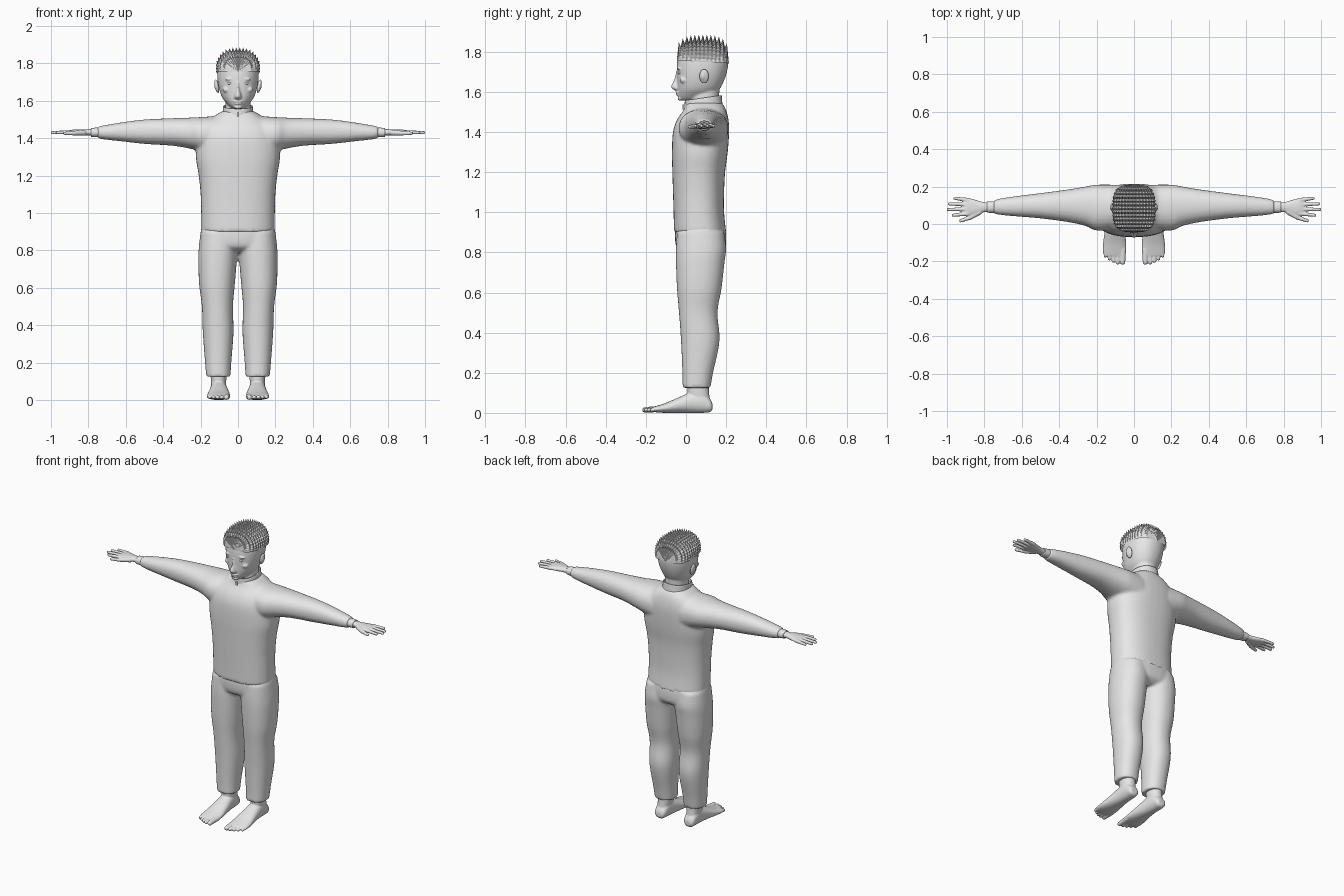
import bpy, bmesh, math
from mathutils import Vector, Matrix

if "Cube" in bpy.data.objects:
    bpy.data.objects.remove(bpy.data.objects["Cube"])

grey = bpy.data.materials.new("plain_grey")
grey.use_nodes = True
COLOUR = (0.8, 0.8, 0.8, 1)
grey.diffuse_color = COLOUR
grey.node_tree.nodes["Principled BSDF"].inputs["Base Color"].default_value = COLOUR


def spline(rows, steps=5):
    """Smooth in-between sections through the given ones."""
    out = []
    for i in range(len(rows) - 1):
        a, b, c, d = (Vector(rows[min(max(k, 0), len(rows) - 1)]) for k in range(i - 1, i + 3))
        for s in range(steps):
            t = s / steps
            out.append(b + (c - a) * t / 2 + (a * 2 - b * 5 + c * 4 - d) * t * t / 2
                       + (b * 3 - a - c * 3 + d) * t ** 3 / 2)
    return out + [Vector(rows[-1])]


def loft(bm, axis, rows, power=2.2, capped=True, sides=40):
    """Skin rounded sections; each row is position, low, high, low, high."""
    rings = []
    for pos, a0, a1, b0, b1 in spline(rows):
        ring = []
        for k in range(sides):
            t = math.tau * k / sides
            c, s = math.cos(t), math.sin(t)
            co = [(a0 + a1) / 2 + (a1 - a0) / 2 * math.copysign(abs(c) ** (2 / power), c),
                  (b0 + b1) / 2 + (b1 - b0) / 2 * math.copysign(abs(s) ** (2 / power), s)]
            co.insert(axis, pos)
            ring.append(bm.verts.new(co))
        rings.append(ring)
    for r, q in zip(rings, rings[1:]):
        for k in range(sides):
            n = (k + 1) % sides
            bm.faces.new((r[k], r[n], q[n], q[k]))
    if capped:
        bm.faces.new(rings[0])
        bm.faces.new(rings[-1])


def ball(bm, centre, radii, turn=0):
    m = Matrix.Translation(centre) @ Matrix.Rotation(turn, 4, 'Y') @ Matrix.Diagonal((*radii, 1))
    bmesh.ops.create_uvsphere(bm, u_segments=20, v_segments=12, radius=1, matrix=m)


def digit(bm, start, end, r0, r1):
    """Tapered finger or toe with a round tip."""
    a, b = Vector(start), Vector(end)
    d = b - a
    b -= d.normalized() * r1
    m = Matrix.Translation((a + b) / 2) @ d.to_track_quat('Z', 'Y').to_matrix().to_4x4()
    bmesh.ops.create_cone(bm, cap_ends=True, segments=16, radius1=r0, radius2=r1,
                          depth=(b - a).length, matrix=m)
    ball(bm, b, (r1, r1, r1))


def finish(name, bm, voxel=0, relax=0, mirror=True, smooth=True, thick=0):
    bmesh.ops.recalc_face_normals(bm, faces=bm.faces)
    me = bpy.data.meshes.new(name)
    bm.to_mesh(me)
    bm.free()
    for p in me.polygons:
        p.use_smooth = smooth
    me.materials.append(grey)
    ob = bpy.data.objects.new(name, me)
    bpy.context.collection.objects.link(ob)
    if mirror:
        ob.modifiers.new("both_sides", 'MIRROR').use_mirror_merge = False
    if voxel:
        fuse = ob.modifiers.new("fuse", 'REMESH')
        fuse.mode, fuse.voxel_size, fuse.use_smooth_shade = 'VOXEL', voxel, True
    if relax:
        soft = ob.modifiers.new("soften", 'SMOOTH')
        soft.factor, soft.iterations = 0.5, relax
    if thick:
        ob.modifiers.new("thickness", 'SOLIDIFY').thickness = thick
    return ob


def even(rows):
    """Sections symmetric in x: position, half width, low y, high y."""
    return [(z, -w, w, y0, y1) for z, w, y0, y1 in rows]


# Jacket: trunk and sleeves fused together
bm = bmesh.new()
loft(bm, 2, even([(.9, .197, -.06, .2), (1, .197, -.062, .19), (1.1, .2, -.065, .19),
                  (1.2, .21, -.068, .195), (1.3, .225, -.07, .208), (1.4, .22, -.065, .215),
                  (1.46, .2, -.045, .212), (1.51, .14, -.012, .2), (1.545, .085, 0, .18)]), 2.4)
loft(bm, 0, [(.1, -.03, .21, 1.3, 1.52), (.2, -.035, .21, 1.33, 1.513), (.26, -.01, .2, 1.345, 1.51),
             (.35, .01, .185, 1.36, 1.507), (.5, .03, .165, 1.37, 1.5), (.62, .04, .15, 1.383, 1.485),
             (.71, .048, .137, 1.393, 1.47), (.75, .055, .127, 1.4, 1.462)])
finish("jacket", bm, .009, 5)

# Knitted cuffs
bm = bmesh.new()
loft(bm, 0, [(.73, .06, .122, 1.405, 1.457), (.77, .06, .121, 1.406, 1.456), (.785, .061, .12, 1.408, 1.454)])
finish("cuff", bm)

# Standing collar and zip pull
bm = bmesh.new()
loft(bm, 2, even([(1.5, .092, -.014, .188), (1.53, .084, -.008, .182), (1.575, .079, -.006, .178)]), capped=False)
for v in bm.verts:
    v.co.z += (v.co.y - .12) * .14
finish("collar", bm, thick=.006, mirror=False)
bm = bmesh.new()
bmesh.ops.create_cube(bm, size=1, matrix=Matrix.Translation((0, -.014, 1.525)) @ Matrix.Diagonal((.01, .008, .025, 1)))
finish("zip_pull", bm, mirror=False, smooth=False)

# Trousers: pelvis and legs
bm = bmesh.new()
loft(bm, 2, even([(.79, .1, 0, .16), (.82, .195, -.045, .195), (.88, .202, -.055, .2), (.935, .192, -.05, .192)]), 2.4)
loft(bm, 2, [(.125, .04, .17, -.017, .122), (.2, .036, .176, -.018, .135), (.36, .024, .188, -.025, .167),
             (.5, .027, .193, -.035, .157), (.62, .017, .208, -.045, .177), (.75, .006, .212, -.05, .192),
             (.82, 0, .209, -.05, .2), (.9, 0, .2, -.045, .19)])
finish("trousers", bm, .009, 4)

# Bare feet with toes
bm = bmesh.new()
loft(bm, 1, [(.132, .085, .125, .018, .045), (.12, .07, .14, .004, .07), (.08, .062, .146, 0, .11),
             (.03, .058, .148, 0, .105), (-.03, .05, .155, 0, .08), (-.1, .042, .165, 0, .05),
             (-.15, .042, .166, .003, .034), (-.17, .05, .157, .008, .028)])
loft(bm, 2, [(.04, .07, .14, .02, .125), (.1, .063, .145, .008, .115), (.2, .06, .148, .005, .112)])
for x, tip, r in [(.058, -.218, .014), (.084, -.217, .01), (.107, -.208, .01), (.129, -.196, .009), (.151, -.18, .009)]:
    digit(bm, (x, -.13, .02), (x + .003, tip, .014), r + .002, r)
finish("foot", bm, .004, 3)

# Hands with fingers
bm = bmesh.new()
loft(bm, 0, [(.76, .065, .114, 1.414, 1.45), (.81, .062, .118, 1.415, 1.448), (.86, .045, .133, 1.416, 1.447),
             (.89, .044, .138, 1.418, 1.445), (.908, .052, .134, 1.422, 1.44)])
for y, y1, tip in [(.056, .046, .976), (.08, .077, 1.002), (.104, .108, .995), (.127, .139, .967)]:
    digit(bm, (.88, y, 1.432), (tip, y1, 1.43), .012, .0085)
digit(bm, (.82, .068, 1.43), (.88, .032, 1.427), .016, .013)
digit(bm, (.87, .036, 1.427), (.935, .014, 1.426), .012, .009)
finish("hand", bm, .004, 3)

# Head with neck, nose, brows and lips
bm = bmesh.new()
loft(bm, 2, even([(1.5, .072, .015, .168), (1.57, .067, .022, .165), (1.66, .07, .025, .17)]))
loft(bm, 2, even([(1.558, .028, -.022, .07), (1.575, .05, -.036, .13), (1.61, .08, -.041, .165),
                  (1.65, .097, -.044, .187), (1.7, .108, -.046, .204), (1.75, .111, -.044, .211),
                  (1.8, .106, -.034, .204), (1.835, .085, -.005, .178), (1.85, .04, .04, .13)]))
loft(bm, 2, even([(1.605, .009, -.05, 0), (1.614, .02, -.066, 0), (1.628, .019, -.075, 0),
                  (1.66, .011, -.06, 0), (1.7, .009, -.05, 0)]), 2)
ball(bm, (.042, -.032, 1.717), (.027, .012, .007), .12)
ball(bm, (.06, -.01, 1.66), (.022, .022, .018))
ball(bm, (0, -.04, 1.596), (.024, .012, .005))
ball(bm, (0, -.039, 1.585), (.02, .012, .005))
ball(bm, (0, -.03, 1.567), (.022, .012, .011))
finish("head", bm, .005, 3)

# Eyes and ears
bm = bmesh.new()
ball(bm, (.041, -.028, 1.694), (.018, .013, .008))
finish("eye", bm)
bm = bmesh.new()
ball(bm, (.113, .09, 1.678), (.011, .024, .037), .2)
ball(bm, (.118, .084, 1.676), (.009, .012, .02), .2)
finish("ear", bm, .004, 2)

# Cropped hair: rows of saw-toothed ridges running from side to side
bm = bmesh.new()
ROWS, TEETH = 13, 44


def hair_point(row, k, lift):
    t = 2 * row / ROWS - 1
    a = math.pi * k / TEETH
    shrink = max(1 - abs(t) ** 3, 0) ** (1 / 3)
    c, s = math.cos(a), math.sin(a)
    n = (abs(c) ** 2.7 + abs(s) ** 2.7) ** (1 / 2.7)
    h = lift * (.006 + .028 * s)
    base = 1.757 - .015 * (t + 1) / 2
    return (c / n * (.113 * shrink + h * .5), .084 + .13 * t, base + s / n * ((1.852 - base) * shrink + h))


lines = []
for half in range(2 * ROWS + 1):
    lines.append([bm.verts.new(hair_point(half / 2, k, (1 if k % 2 else .4) * (half % 2)))
                  for k in range(TEETH + 1)])
for r, q in zip(lines, lines[1:]):
    for k in range(TEETH):
        bm.faces.new((r[k], r[k + 1], q[k + 1], q[k]))
finish("hair", bm, mirror=False, smooth=False)
